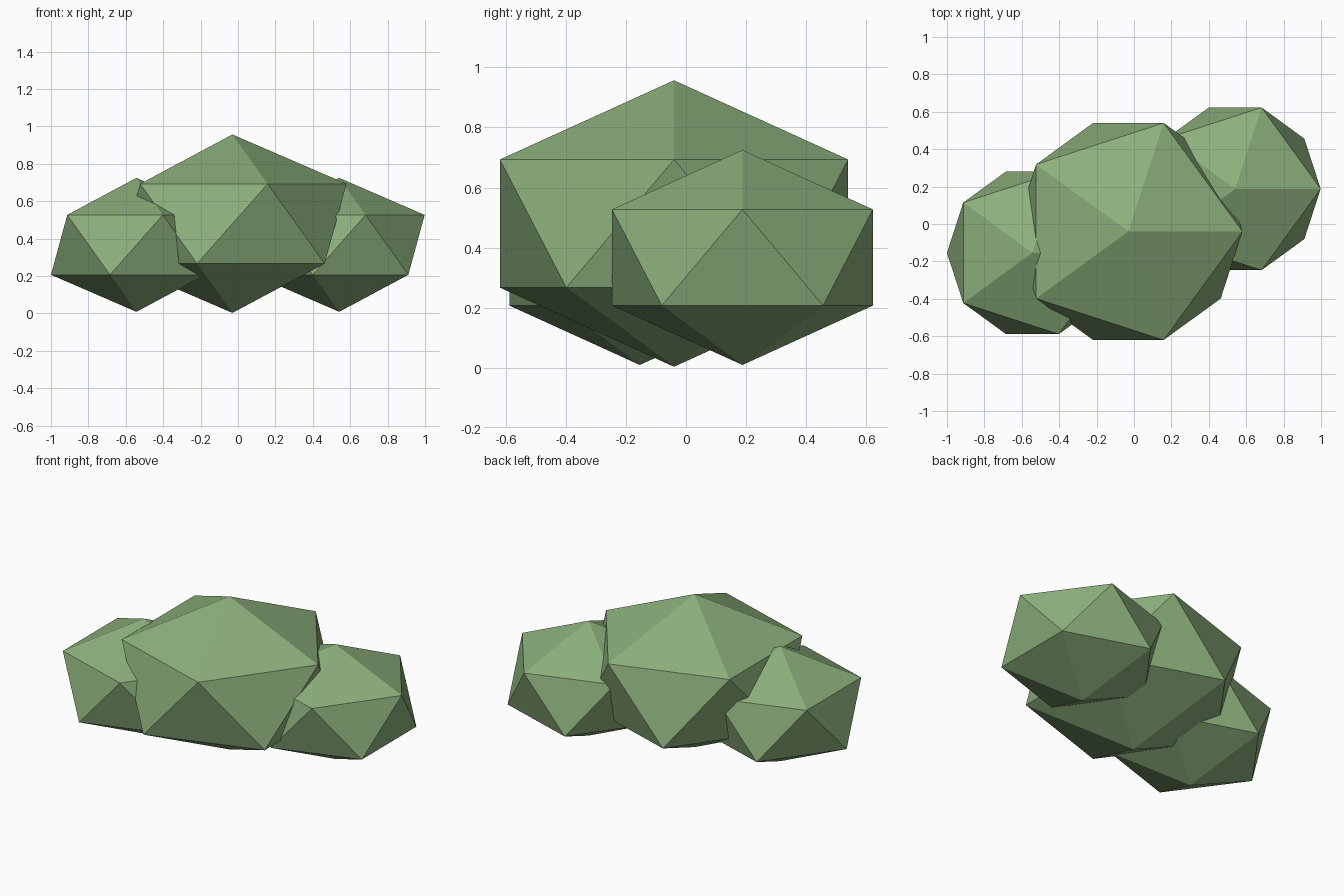
import bpy

if "Cube" in bpy.data.objects:
    bpy.data.objects.remove(bpy.data.objects["Cube"])

# Single leaf-green colour
green = bpy.data.materials.new("leaf_green")
green.diffuse_color = (0.26, 0.43, 0.20, 1.0)
green.use_nodes = True
green.node_tree.nodes["Principled BSDF"].inputs["Base Color"].default_value = green.diffuse_color


def foliage_clump(name, centre, radius, half_height):
    """Flat-shaded icosahedron squashed vertically."""
    bpy.ops.mesh.primitive_ico_sphere_add(subdivisions=1, radius=1, location=centre)
    clump = bpy.context.object
    clump.name = name
    clump.scale = (radius, radius, half_height)
    bpy.ops.object.transform_apply(location=False, rotation=False, scale=True)
    bpy.ops.object.shade_flat()
    clump.data.materials.append(green)
    return clump


# Large middle clump with a smaller one on each side
foliage_clump("middle_clump", (-0.03, -0.04, 0.48), 0.682, 0.477)
foliage_clump("left_clump", (-0.543, -0.154, 0.367), 0.511, 0.358)
foliage_clump("right_clump", (0.541, 0.188, 0.367), 0.511, 0.358)
